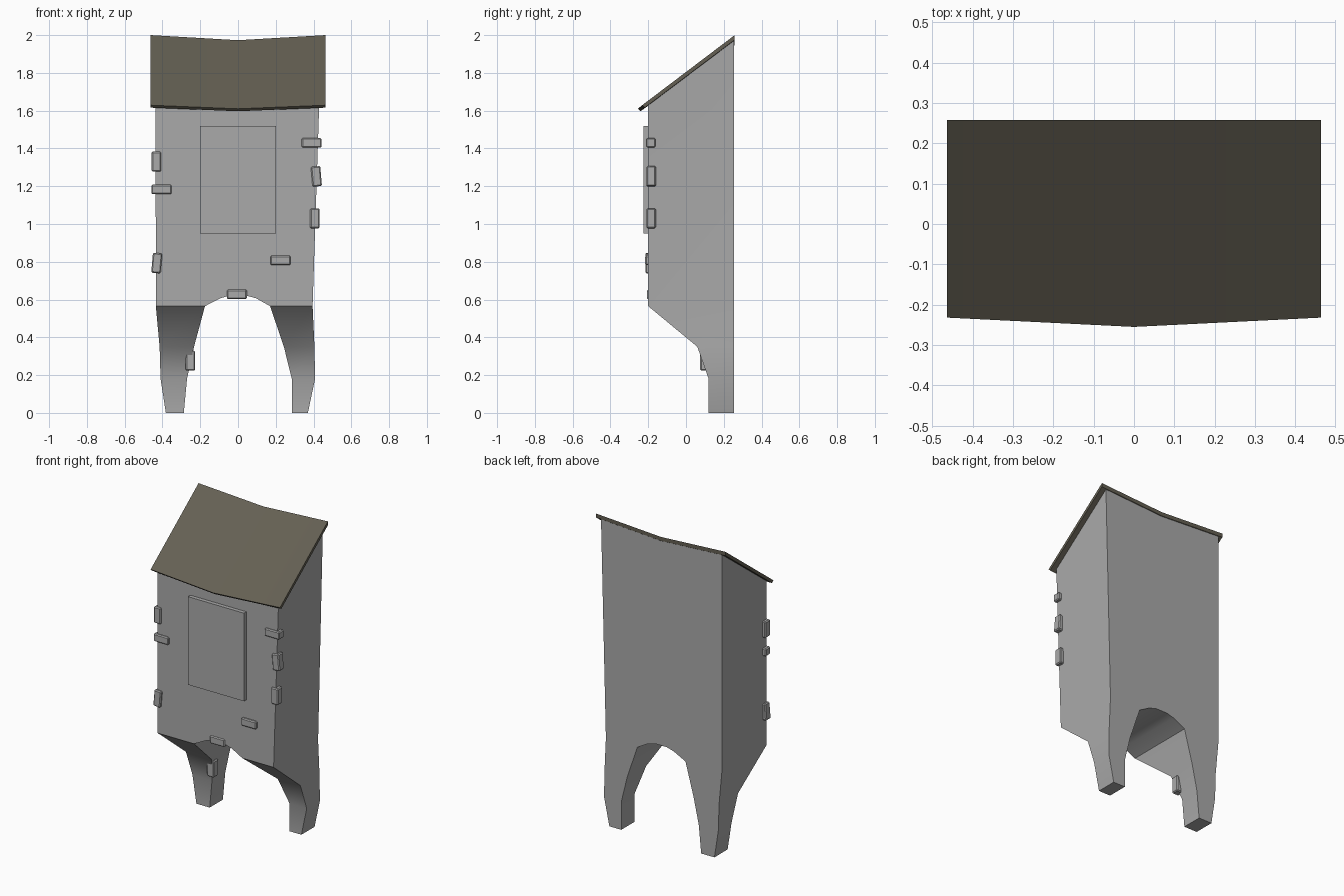
import bpy, bmesh, math
from mathutils import Matrix, Vector

if "Cube" in bpy.data.objects:
    bpy.data.objects.remove(bpy.data.objects["Cube"])

def material(name, col):
    m = bpy.data.materials.new(name)
    m.diffuse_color = (*col, 1)
    m.use_nodes = True
    m.node_tree.nodes["Principled BSDF"].inputs["Base Color"].default_value = m.diffuse_color
    return m

STONE = material("grey_stone", (0.40, 0.40, 0.40))
ROOF = material("brown_grey_roof", (0.13, 0.118, 0.088))

def finish(name, bm, mat, smooth=False):
    bmesh.ops.recalc_face_normals(bm, faces=bm.faces[:])
    me = bpy.data.meshes.new(name)
    bm.to_mesh(me)
    bm.free()
    me.materials.append(mat)
    ob = bpy.data.objects.new(name, me)
    bpy.context.collection.objects.link(ob)
    if smooth:
        bpy.ops.object.select_all(action='DESELECT')
        ob.select_set(True)
        bpy.context.view_layer.objects.active = ob
        bpy.ops.object.shade_smooth_by_angle(angle=math.radians(35))
    return ob

# Tower body with two legs: front skin first, then extruded to the flat back
BACK = 0.255
ROWS = [(0.0, 0.12), (0.18, 0.12), (0.35, 0.06), (0.565, -0.2)]   # z, front y
LEFT = [(-0.382, -0.287), (-0.41, -0.27), (-0.415, -0.233), (-0.435, -0.175)]
RIGHT = [(0.285, 0.37), (0.285, 0.408), (0.243, 0.405), (0.17, 0.395)]
bm = bmesh.new()
legs = []
for xs in (LEFT, RIGHT):
    rows = [[bm.verts.new((x, y, z)) for x in pair] for pair, (z, y) in zip(xs, ROWS)]
    for a, b in zip(rows, rows[1:]):
        bm.faces.new((a[0], a[1], b[1], b[0]))
    legs.append(rows[-1])
arch = [bm.verts.new((x, -0.2, z)) for x, z in
        [(-0.09, 0.608), (-0.04, 0.622), (0.04, 0.622), (0.095, 0.607)]]
top = [bm.verts.new((x, -0.2, z)) for x, z in [(0.43, 1.635), (0, 1.628), (-0.436, 1.635)]]
bm.faces.new(legs[0] + arch + legs[1] + top)
ext = bmesh.ops.extrude_face_region(bm, geom=bm.faces[:], use_keep_orig=True)
for v in ext["geom"]:
    if isinstance(v, bmesh.types.BMVert):
        v.co.y = BACK
        if v.co.z > 1.5:                       # back wall rises to the roof
            v.co.z = 1.978 if abs(v.co.x) > 0.1 else 1.952
finish("tower_body", bm, STONE, True)

# Sloping roof slab, sagging along the middle
bm = bmesh.new()
sections = []
for x, fy, fz, bz in [(-0.463, -0.232, 1.629, 2.0), (0, -0.255, 1.61, 1.973),
                      (0.463, -0.232, 1.629, 2.0)]:
    prof = [(fy, fz), (0.258, bz), (0.258, bz - 0.025), (fy + 0.014, fz - 0.013)]
    sections.append([bm.verts.new((x, y, z)) for y, z in prof])
for a, b in zip(sections, sections[1:]):
    for i in range(4):
        j = (i + 1) % 4
        bm.faces.new((a[i], a[j], b[j], b[i]))
bm.faces.new(sections[0])
bm.faces.new(sections[-1])
finish("roof", bm, ROOF, True)

def block(name, centre, size, tilt=0, bevel=0):
    bm = bmesh.new()
    bmesh.ops.create_cube(bm, size=1, matrix=Matrix.Translation(Vector(centre))
                          @ Matrix.Rotation(math.radians(tilt), 4, 'Y')
                          @ Matrix.Diagonal((*size, 1)))
    if bevel:
        bmesh.ops.bevel(bm, geom=bm.edges[:], offset=bevel, segments=1, affect='EDGES')
    finish(name, bm, STONE)

# Raised front door panel
block("front_panel", (0, -0.208, 1.235), (0.4, 0.034, 0.57))

# Loose bricks: x, y, z, upright, tilt
for i, (x, y, z, upright, tilt) in enumerate([
        (-0.432, -0.186, 1.33, 1, 0), (-0.405, -0.187, 1.183, 0, 0),
        (-0.43, -0.19, 0.793, 1, 5), (0.39, -0.187, 1.43, 0, 0),
        (0.415, -0.185, 1.252, 1, -5), (0.407, -0.185, 1.03, 1, 0),
        (0.225, -0.191, 0.807, 0, 0), (-0.006, -0.182, 0.627, 0, 0),
        (-0.252, 0.1, 0.277, 1, 0)]):
    size = (0.05, 0.05, 0.106) if upright else (0.106, 0.05, 0.05)
    block(f"brick_{i + 1}", (x, y, z), size, tilt, 0.006)
